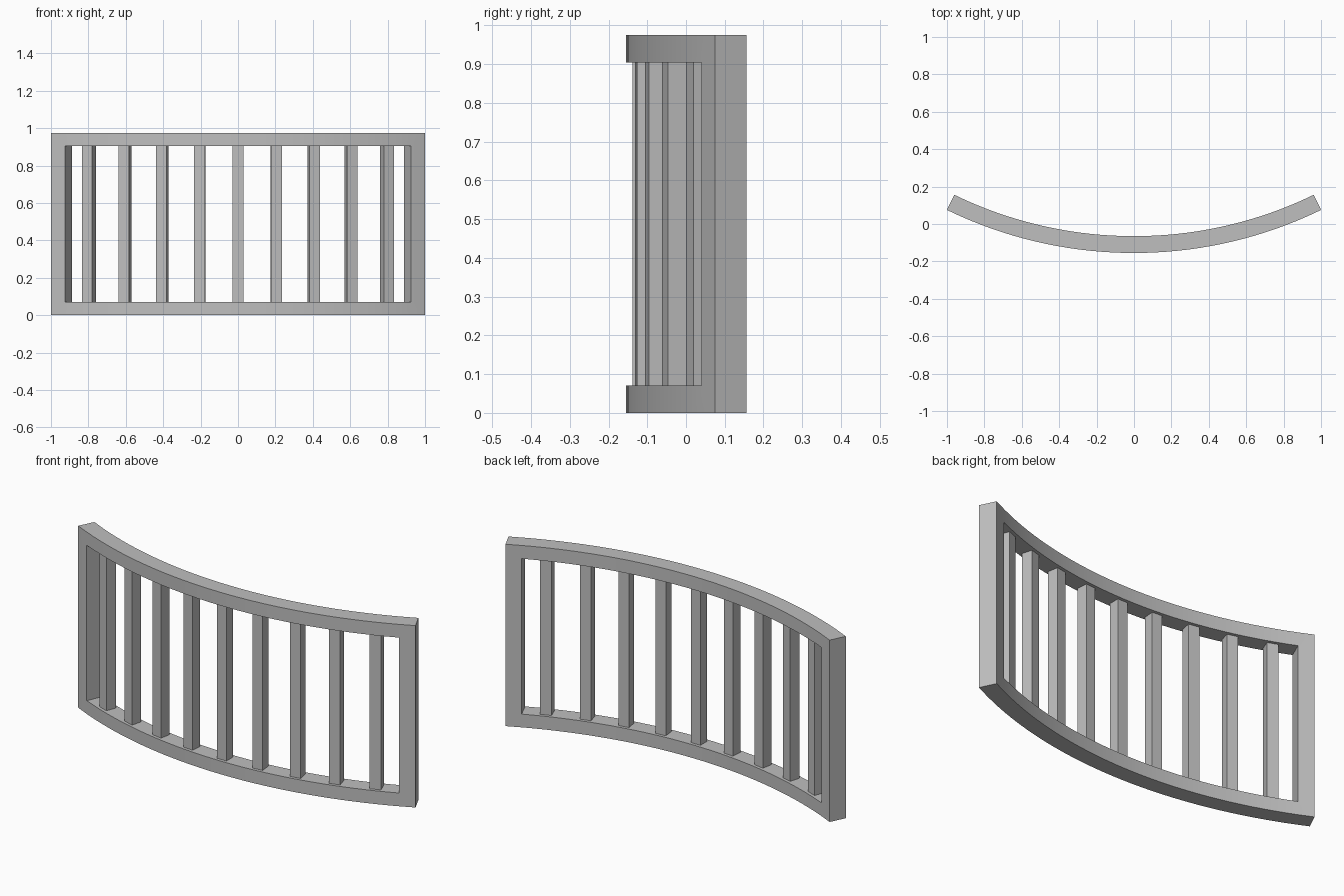
import bpy, bmesh, math
from mathutils import Matrix

if "Cube" in bpy.data.objects:
    bpy.data.objects.remove(bpy.data.objects["Cube"])

R_OUT, R_IN, CY = 2.29, 2.20, 2.135      # arc radii and arc centre (y)
END, POST = math.radians(25.9), math.radians(23.83)
HEIGHT, RAIL = 0.975, 0.071
BAR, STEP = 0.057, math.radians(5.2)
SEGMENTS = 32

grey = bpy.data.materials.new("grey")
grey.diffuse_color = (0.52, 0.52, 0.52, 1)
grey.use_nodes = True
grey.node_tree.nodes["Principled BSDF"].inputs["Base Color"].default_value = grey.diffuse_color


def add_object(name, bm):
    bmesh.ops.recalc_face_normals(bm, faces=bm.faces[:])
    mesh = bpy.data.meshes.new(name)
    bm.to_mesh(mesh)
    bm.free()
    mesh.materials.append(grey)
    obj = bpy.data.objects.new(name, mesh)
    bpy.context.collection.objects.link(obj)
    return obj


# Curved frame: front skin with an opening, extruded towards the arc centre
angles = [-END] + [-POST + 2 * POST * i / SEGMENTS for i in range(SEGMENTS + 1)] + [END]
levels = [0, RAIL, HEIGHT - RAIL, HEIGHT]
bm = bmesh.new()
grid = [[bm.verts.new((R_OUT * math.sin(a), CY - R_OUT * math.cos(a), z)) for z in levels]
        for a in angles]
for i in range(len(angles) - 1):
    for j in range(3):
        if j == 1 and 0 < i < len(angles) - 2:
            continue
        bm.faces.new((grid[i][j], grid[i + 1][j], grid[i + 1][j + 1], grid[i][j + 1]))
skin = bm.faces[:]
back = bmesh.ops.extrude_face_region(bm, geom=skin, use_keep_orig=True)
for v in back["geom"]:
    if isinstance(v, bmesh.types.BMVert):
        v.co.x *= R_IN / R_OUT
        v.co.y = CY + (v.co.y - CY) * R_IN / R_OUT
frame = add_object("curved_frame", bm)
bpy.context.view_layer.objects.active = frame
frame.select_set(True)
bpy.ops.object.shade_smooth_by_angle(angle=math.radians(30))

# Square upright bars, each turned to follow the arc
r_mid = (R_OUT + R_IN) / 2
for k in range(-4, 5):
    a = k * STEP
    bm = bmesh.new()
    bmesh.ops.create_cube(bm, size=1, matrix=Matrix.Diagonal((BAR, BAR, HEIGHT - 2 * RAIL, 1)))
    bar = add_object(f"upright_bar_{k + 5}", bm)
    bar.location = (r_mid * math.sin(a), CY - r_mid * math.cos(a), HEIGHT / 2)
    bar.rotation_euler.z = a
